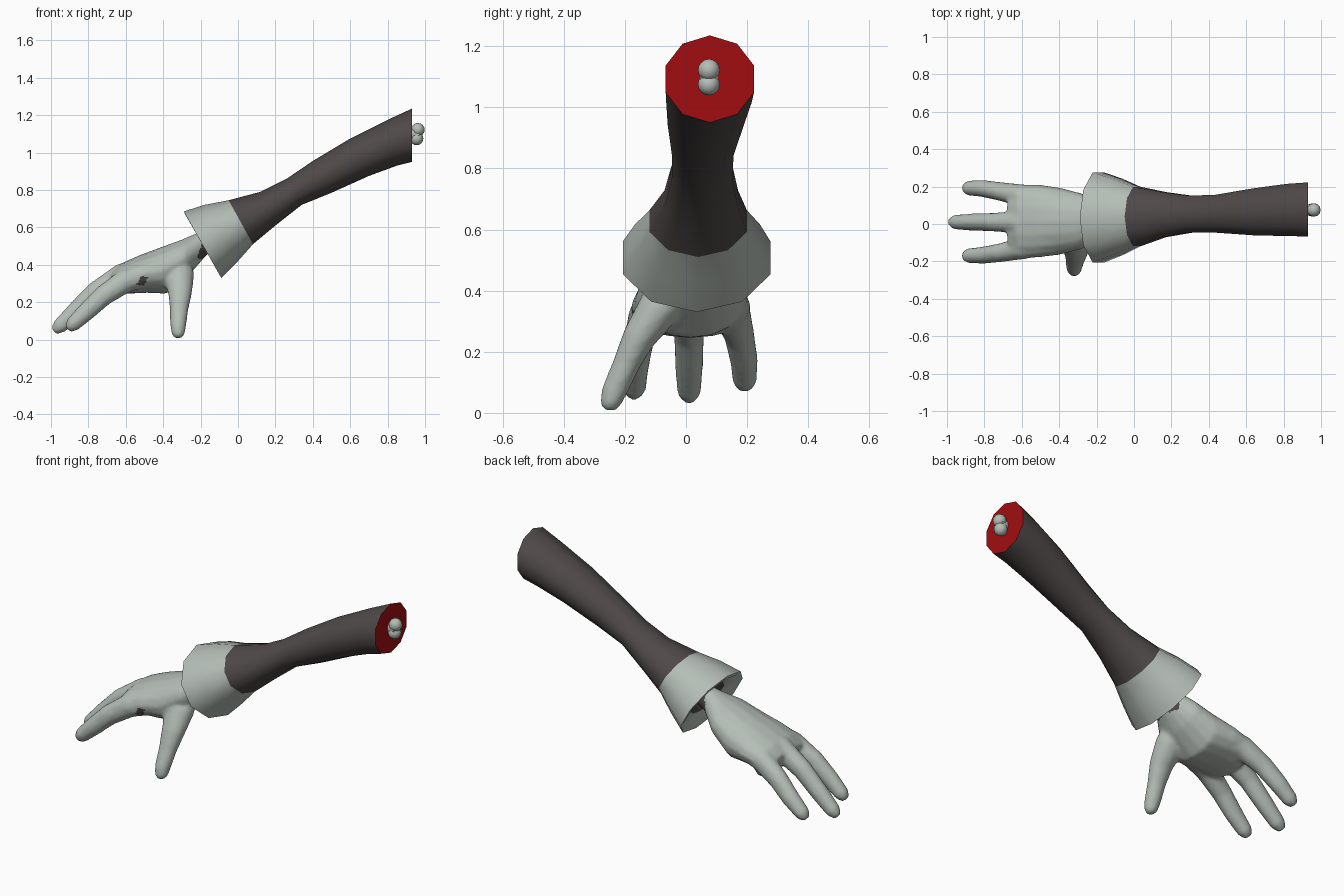
import bpy, bmesh, math
from mathutils import Vector

if "Cube" in bpy.data.objects:
    bpy.data.objects.remove(bpy.data.objects["Cube"])


def material(name, rgb):
    m = bpy.data.materials.new(name)
    m.diffuse_color = (*rgb, 1)
    m.use_nodes = True
    m.node_tree.nodes["Principled BSDF"].inputs["Base Color"].default_value = m.diffuse_color
    return m


LIGHT = material("pale grey", (0.46, 0.51, 0.47))
DARK = material("dark cloth", (0.078, 0.067, 0.065))
RED = material("red flesh", (0.36, 0.004, 0.005))


def ring(top, bottom, y0, y1, n=10):
    """Tilted elliptical ring between a top and a bottom (x, z) point."""
    t, b = Vector((top[0], 0, top[1])), Vector((bottom[0], 0, bottom[1]))
    c = (t + b) / 2 + Vector((0, (y0 + y1) / 2, 0))
    up, side = (t - b) / 2, Vector((0, (y1 - y0) / 2 / math.cos(math.pi / n / 2 * (2 - n % 4 // 2 * 1)) if n == 10 else (y1 - y0) / 2, 0))
    return [c + up * math.cos(2 * math.pi * i / n) + side * math.sin(2 * math.pi * i / n)
            for i in range(n)]


def tube_ring(p, d, ry, rz, n=12):
    """Ring round point p, square to direction d, with two radii."""
    d = Vector(d).normalized()
    side = (Vector((0, 1, 0)) - d * d.y).normalized()
    up = d.cross(side)
    return [Vector(p) + side * ry * math.cos(2 * math.pi * i / n) + up * rz * math.sin(2 * math.pi * i / n)
            for i in range(n)]


def loft(bm, rings, caps=(True, True), mats=None):
    rows = [[bm.verts.new(p) for p in r] for r in rings]
    n = len(rows[0])
    for k in range(len(rows) - 1):
        for i in range(n):
            j = (i + 1) % n
            f = bm.faces.new((rows[k][i], rows[k][j], rows[k + 1][j], rows[k + 1][i]))
            f.material_index = mats[k] if mats else 0
    if caps[0]:
        bm.faces.new(rows[0][::-1])
    if caps[1]:
        f = bm.faces.new(rows[-1])
        f.material_index = mats[-1] if mats else 0


def finish(name, bm, mats, angle=45):
    bmesh.ops.recalc_face_normals(bm, faces=bm.faces)
    me = bpy.data.meshes.new(name)
    bm.to_mesh(me)
    bm.free()
    ob = bpy.data.objects.new(name, me)
    bpy.context.collection.objects.link(ob)
    for m in mats:
        me.materials.append(m)
    bpy.ops.object.select_all(action='DESELECT')
    ob.select_set(True)
    bpy.context.view_layer.objects.active = ob
    bpy.ops.object.shade_smooth_by_angle(angle=math.radians(angle))
    return ob


# Sleeve with flared cuff, cuff lining and cut end
bm = bmesh.new()
loft(bm, [
    ring((-0.13, 0.62), (-0.07, 0.50), -0.03, 0.11),    # dark inside of the cuff
    ring((-0.215, 0.615), (-0.115, 0.435), -0.10, 0.17),
    ring((-0.28, 0.665), (-0.10, 0.35), -0.195, 0.265),
    ring((-0.29, 0.685), (-0.09, 0.33), -0.215, 0.285),  # cuff rim
    ring((-0.18, 0.72), (0.00, 0.42), -0.175, 0.25),
    ring((-0.05, 0.745), (0.08, 0.51), -0.125, 0.205),
    ring((0.12, 0.79), (0.20, 0.61), -0.075, 0.175),
    ring((0.26, 0.86), (0.34, 0.72), -0.05, 0.155),
    ring((0.40, 0.955), (0.50, 0.785), -0.05, 0.16),
    ring((0.60, 1.075), (0.70, 0.875), -0.065, 0.195),
    ring((0.80, 1.175), (0.85, 0.93), -0.07, 0.22),
    ring((0.93, 1.235), (0.93, 0.95), -0.072, 0.228),
], mats=[1, 0, 0, 0, 0, 1, 1, 1, 1, 1, 1, 2])
bm.faces.ensure_lookup_table()
for f in bm.faces:
    if len(f.verts) == 10 and f.material_index == 0:
        f.material_index = 1
finish("sleeve", bm, [LIGHT, DARK, RED], 60)

# Bone stub: shaft and two knuckles
bm = bmesh.new()
loft(bm, [tube_ring((x, 0.075, 1.098), (1, 0, 0), 0.03, 0.036) for x in (0.90, 0.97)])
for x, z in ((0.962, 1.122), (0.955, 1.075)):
    g = bmesh.ops.create_uvsphere(bm, u_segments=12, v_segments=8, radius=0.036)
    bmesh.ops.translate(bm, verts=g["verts"], vec=(x, 0.075, z))
finish("bone", bm, [LIGHT])

# Hand: palm, three fingers and thumb, fused into one skin
bm = bmesh.new()
loft(bm, [
    ring((-0.10, 0.61), (-0.05, 0.51), -0.01, 0.09, 16),
    ring((-0.215, 0.572), (-0.165, 0.455), -0.05, 0.10, 16),
    ring((-0.30, 0.535), (-0.26, 0.345), -0.135, 0.165, 16),
    ring((-0.41, 0.495), (-0.38, 0.245), -0.165, 0.195, 16),
    ring((-0.53, 0.45), (-0.49, 0.25), -0.18, 0.212, 16),
    ring((-0.63, 0.405), (-0.59, 0.245), -0.18, 0.21, 16),
    ring((-0.685, 0.35), (-0.65, 0.26), -0.15, 0.18, 16),
])


def digit(points, radii):
    pts = [Vector(p) for p in points]
    rings = []
    for i, p in enumerate(pts):
        d = pts[min(i + 1, len(pts) - 1)] - pts[max(i - 1, 0)]
        rings.append(tube_ring(p, d, *radii[i]))
    loft(bm, rings)


sizes = [(0.06, 0.06), (0.06, 0.065), (0.05, 0.056), (0.046, 0.05), (0.04, 0.041), (0.022, 0.022)]
for path in (
    [(-0.50, 0.01, 0.36), (-0.62, 0.01, 0.345), (-0.76, 0.01, 0.255),
     (-0.87, 0.01, 0.15), (-0.955, 0.01, 0.07), (-0.985, 0.01, 0.045)],
    [(-0.48, 0.13, 0.35), (-0.60, 0.153, 0.325), (-0.72, 0.175, 0.25),
     (-0.81, 0.19, 0.17), (-0.885, 0.192, 0.105), (-0.91, 0.192, 0.08)],
    [(-0.48, -0.11, 0.345), (-0.60, -0.13, 0.315), (-0.72, -0.155, 0.235),
     (-0.81, -0.167, 0.15), (-0.885, -0.17, 0.08), (-0.91, -0.17, 0.055)],
):
    digit(path, sizes)
digit([(-0.33, -0.02, 0.42), (-0.315, -0.09, 0.34), (-0.31, -0.155, 0.245), (-0.315, -0.195, 0.16),
       (-0.32, -0.235, 0.07), (-0.32, -0.25, 0.025), (-0.32, -0.252, 0.008)],
      [(0.07, 0.08), (0.07, 0.082), (0.055, 0.064), (0.045, 0.05), (0.042, 0.043), (0.033, 0.034), (0.018, 0.018)])
hand = finish("hand", bm, [LIGHT, DARK], 180)
rm = hand.modifiers.new("fuse", 'REMESH')
rm.mode = 'VOXEL'
rm.voxel_size = 0.011
rm.use_smooth_shade = True
sm = hand.modifiers.new("soften", 'SMOOTH')
sm.factor = 0.5
sm.iterations = 6
for m in ("fuse", "soften"):
    bpy.ops.object.modifier_apply(modifier=m)

# Dark wrist band and small dark mark on the palm
mark = Vector((-0.51, -0.14, 0.315))
for f in hand.data.polygons:
    c = f.center
    wrist = c.x - 0.3 * (c.z - 0.51) > -0.195 and c.z > 0.43
    spot = abs(c.x - mark.x - 0.5 * (c.z - mark.z)) < 0.021 and abs(c.z - mark.z) < 0.024 and c.y < -0.09
    f.material_index = 1 if wrist or spot else 0
